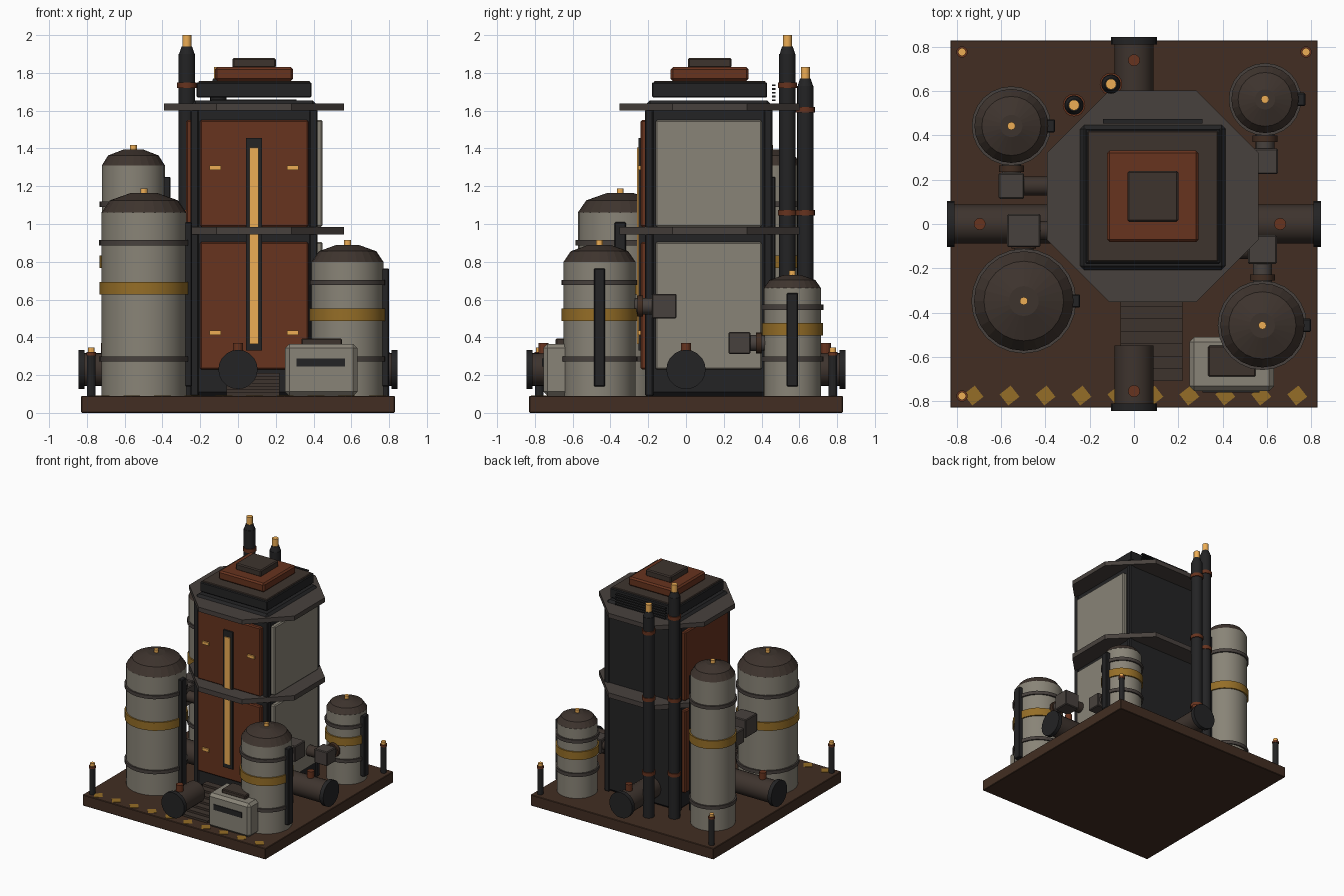
import bpy, bmesh, math
from mathutils import Vector, Matrix

if "Cube" in bpy.data.objects:
    bpy.data.objects.remove(bpy.data.objects["Cube"])


def mat(name, r, g, b):
    m = bpy.data.materials.new(name)
    m.diffuse_color = (r, g, b, 1)
    m.use_nodes = True
    m.node_tree.nodes["Principled BSDF"].inputs["Base Color"].default_value = m.diffuse_color
    return m


RUST = mat("rust_orange", .135, .033, .013)
BROWN = mat("dark_brown", .054, .027, .016)
DOME = mat("dome_brown", .048, .034, .027)
DARK = mat("near_black", .017, .017, .018)
METAL = mat("gunmetal", .064, .053, .047)
PALE = mat("pale_grey", .25, .23, .185)
PAINT = mat("yellow_paint", .30, .155, .02)
GLOW = mat("amber_light", .85, .42, .09)


def finish(name, bm, m, smooth=False, bevel=0):
    bmesh.ops.recalc_face_normals(bm, faces=bm.faces)
    me = bpy.data.meshes.new(name)
    bm.to_mesh(me)
    bm.free()
    ob = bpy.data.objects.new(name, me)
    bpy.context.collection.objects.link(ob)
    me.materials.append(m)
    if bevel:
        b = ob.modifiers.new("bevel", 'BEVEL')
        b.width, b.segments = bevel, 1
    if smooth:
        bpy.ops.object.select_all(action='DESELECT')
        ob.select_set(True)
        bpy.context.view_layer.objects.active = ob
        bpy.ops.object.shade_smooth_by_angle(angle=math.radians(28))
    return ob


def box(name, x0, x1, y0, y1, z0, z1, m, bevel=0):
    bm = bmesh.new()
    c = Vector(((x0 + x1) / 2, (y0 + y1) / 2, (z0 + z1) / 2))
    bmesh.ops.create_cube(bm, size=1, matrix=Matrix.Translation(c)
                          @ Matrix.Diagonal((x1 - x0, y1 - y0, z1 - z0, 1)))
    return finish(name, bm, m, bevel=bevel)


def cube_at(name, c, hx, hy, z0, z1, m, bevel=0):
    return box(name, c[0] - hx, c[0] + hx, c[1] - hy, c[1] + hy, z0, z1, m, bevel)


def rod(name, a, b, r, m, sides=20, r2=None):
    """Cylinder or cone from point a to point b."""
    a, b = Vector(a), Vector(b)
    d = b - a
    rot = d.to_track_quat('Z', 'Y').to_matrix().to_4x4()
    bm = bmesh.new()
    bmesh.ops.create_cone(bm, cap_ends=True, segments=sides, radius1=r, radius2=r if r2 is None else r2,
                          depth=d.length, matrix=Matrix.Translation((a + b) / 2) @ rot)
    return finish(name, bm, m, smooth=sides > 8)


def upright(name, c, z0, z1, r, m, sides=20, r2=None):
    return rod(name, (c[0], c[1], z0), (c[0], c[1], z1), r, m, sides, r2)


def octagon(name, c, apothem, z0, z1, m):
    bm = bmesh.new()
    bmesh.ops.create_cone(bm, cap_ends=True, segments=8, radius1=apothem / math.cos(math.pi / 8),
                          radius2=apothem / math.cos(math.pi / 8), depth=z1 - z0,
                          matrix=Matrix.Translation((c[0], c[1], (z0 + z1) / 2)) @ Matrix.Rotation(math.pi / 8, 4, 'Z'))
    return finish(name, bm, m)


# base plate with hazard marks and corner posts
box("base_plate", -.83, .83, -.83, .83, 0, .09, BROWN, .004)
for i in range(10):
    ob = box("hazard_mark", -.032, .032, -.032, .032, -.003, .003, PAINT)
    ob.location = (-.725 + .1625 * i, -.775, .09)
    ob.rotation_euler.z = math.radians(38)
for x, y in ((-.777, -.777), (-.777, .777), (.777, .777)):
    upright("corner_post", (x, y), .09, .31, .022, DARK, 12)
    upright("post_collar", (x, y), .305, .322, .026, RUST, 12)
    upright("post_lamp", (x, y), .322, .345, .018, GLOW, 12)

# tower body, corner columns and octagonal ledges
T = (.085, .12)
cube_at("tower_body", T, .33, .33, .09, 1.655, DARK, .02)
for sx in (-1, 1):
    for sy in (-1, 1):
        cube_at("corner_column", (T[0] + sx * .315, T[1] + sy * .315), .022, .022, .09, 1.62, DARK, .006)
octagon("middle_ledge", (T[0], .125), .477, .945, .985, METAL)
octagon("upper_ledge", (T[0], .125), .477, 1.60, 1.637, METAL)

# wall panels on front, left and right
for z0, z1 in ((.23, .905), (.985, 1.55)):
    box("front_panel", T[0] - .287, T[0] + .287, -.24, -.2, z0, z1, RUST, .008)
    box("left_panel", -.275, -.23, T[1] - .282, T[1] + .282, z0, z1, RUST, .008)
    box("right_panel", .4, .448, T[1] - .282, T[1] + .282, z0, z1, PALE, .008)

# front light strip and small lamps
box("light_frame", .042, .128, -.252, -.21, .33, 1.455, DARK)
box("light_strip", .06, .108, -.26, -.24, .365, 1.405, GLOW)
for x in (-.12, .29):
    for z in (.425, 1.298):
        cube_at("panel_lamp", (x, -.243), .031, .01, z - .012, z + .012, GLOW)

# stepped roof and rear vent slats
R = (.085, .125)
cube_at("roof_lower", R, .305, .305, 1.67, 1.75, DARK, .006)
cube_at("roof_lower_plate", R, .295, .295, 1.745, 1.758, DOME, .005)
cube_at("roof_middle", R, .207, .207, 1.757, 1.83, RUST, .012)
cube_at("roof_cap", R, .115, .115, 1.825, 1.88, DOME, .008)
for i in range(5):
    z = 1.65 + .02 * i
    box("vent_slat", -.14, .31, .455, .475, z, z + .009, DARK)

# front stairs
for i in range(7):
    y = -.71 + .056 * i
    box("stair_step", -.06, .22, y, -.318, .085, .09 + .0172 * (i + 1), DOME)

# horizontal mains with end flanges and valve caps
for name, dx, dy, inner, valve in (("front", 0, -1, .55, .755), ("back", 0, 1, .44, .74),
                                   ("left", -1, 0, .25, .697), ("right", 1, 0, .41, .66)):
    z = .23
    rod(name + "_main_pipe", (dx * inner, dy * inner, z), (dx * .82, dy * .82, z), .088, DOME)
    rod(name + "_flange", (dx * .812, dy * .812, z), (dx * .845, dy * .845, z), .104, DARK)
    upright(name + "_valve_cap", (dx * valve, dy * valve), .3, .37, .027, RUST, 12)


# storage tanks with bands, ladder rail and elbow duct to the tower
def tank(name, c, r, top, rise, paint_z, band_z, rail_top, sy, box_y, duct_z, hb):
    prof = [(r, top), (r * .8, top + rise * .62), (r * .3, top + rise), (0, top + rise)]
    upright(name + "_shell", c, .09, top, r, PALE, 24)
    bm = bmesh.new()
    vs = [bm.verts.new((c[0] + q, c[1], z)) for q, z in prof]
    es = [bm.edges.new(p) for p in zip(vs, vs[1:])]
    bmesh.ops.spin(bm, geom=vs + es, cent=(c[0], c[1], 0), axis=(0, 0, 1), angle=math.tau, steps=24)
    bmesh.ops.remove_doubles(bm, verts=bm.verts, dist=.0005)
    finish(name + "_dome", bm, DOME)
    upright(name + "_top_lamp", c, top + rise - .005, top + rise + .024, .018, GLOW, 12)
    upright(name + "_paint_band", c, paint_z - .033, paint_z + .033, r + .011, PAINT, 24)
    for z in (band_z, .285):
        upright(name + "_band", c, z - .014, z + .014, r + .012, METAL, 24)
    box(name + "_rail", c[0] + r - .01, c[0] + r + .03, c[1] - .03, c[1] + .03, .14, rail_top, DARK, .005)
    edge = c[1] + sy * r
    rod(name + "_neck", (c[0], edge - sy * .03, duct_z), (c[0], box_y, duct_z), .043, METAL, 16)
    rod(name + "_collar", (c[0], edge + sy * .012, duct_z), (c[0], edge + sy * .04, duct_z), .056, BROWN, 16)
    cube_at(name + "_elbow_box", (c[0], box_y), hb, hb, duct_z - hb, duct_z + hb, METAL, .006)
    rod(name + "_duct", (c[0], box_y, duct_z), (-.24 if c[0] < 0 else .41, box_y, duct_z), .043, DOME, 16)


tank("front_left_tank", (-.498, -.348), .225, 1.06, .105, .66, .90, 1.01, 1, -.03, .70, .075)
tank("back_left_tank", (-.554, .443), .167, 1.31, .085, .80, 1.105, 1.25, -1, .172, .69, .058)
tank("front_right_tank", (.58, -.458), .19, .80, .09, .52, .69, .765, 1, -.115, .565, .065)
tank("back_right_tank", (.592, .563), .152, .66, .07, .443, .56, .635, -1, .283, .37, .058)

# exhaust stacks at the back
for c, h, rings in (((-.271, .537), 2.0, (.45, 1.06, 1.735)), ((-.104, .632), 1.83, (.45, 1.06, 1.605))):
    top = h - .1
    upright("stack_pipe", c, .09, top, .044, DARK, 16)
    upright("stack_taper", c, top, h - .06, .041, DARK, 16, .028)
    upright("stack_tip", c, h - .062, h, .024, GLOW, 16)
    for z in rings:
        upright("stack_ring", c, z - .014, z + .014, .051, RUST, 16)

# control cabinet
box("cabinet", .25, .632, -.755, -.51, .09, .365, PALE, .022)
box("cabinet_lid", .335, .55, -.69, -.55, .36, .395, DOME, .006)
box("cabinet_slot", .31, .567, -.762, -.74, .245, .288, DARK)
